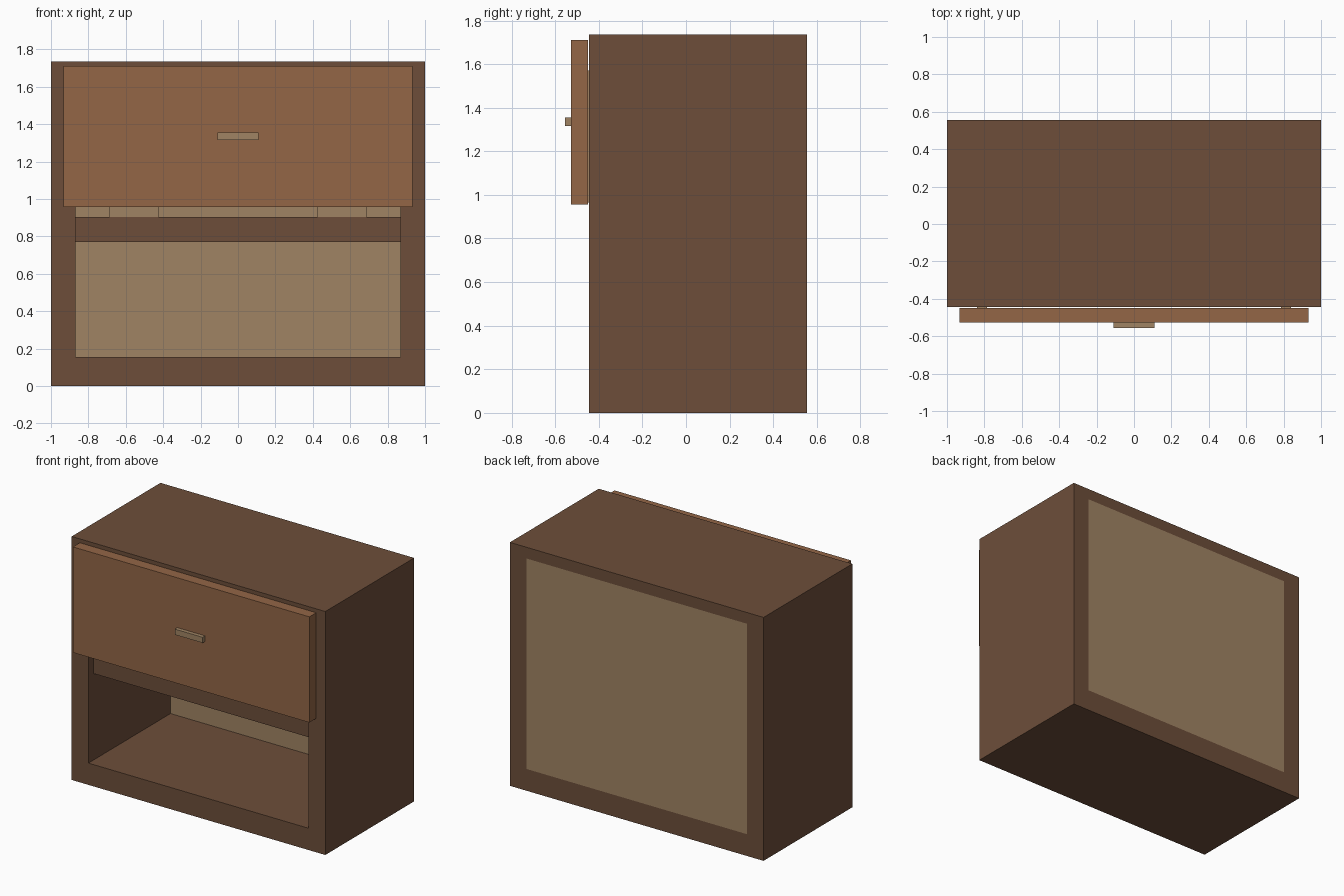
import bpy, bmesh

cube = bpy.data.objects.get("Cube")
if cube:
    bpy.data.objects.remove(cube, do_unlink=True)


def material(name, rgb):
    mat = bpy.data.materials.new(name)
    mat.use_nodes = True
    mat.diffuse_color = (*rgb, 1)
    mat.node_tree.nodes["Principled BSDF"].inputs["Base Color"].default_value = (*rgb, 1)
    return mat


dark_wood = material("dark_wood", (0.153, 0.076, 0.042))
warm_wood = material("warm_wood", (0.292, 0.133, 0.061))
pale_wood = material("pale_wood", (0.352, 0.231, 0.127))


def finish(name, bm, mat):
    bmesh.ops.recalc_face_normals(bm, faces=bm.faces)
    mesh = bpy.data.meshes.new(name)
    bm.to_mesh(mesh)
    bm.free()
    mesh.materials.append(mat)
    obj = bpy.data.objects.new(name, mesh)
    bpy.context.collection.objects.link(obj)
    return obj


def box(name, x, y, z, mat):
    """Box from (min, max) ranges on each axis."""
    bm = bmesh.new()
    bmesh.ops.create_cube(bm, size=1)
    for v in bm.verts:
        v.co = [r[0] if c < 0 else r[1] for c, r in zip(v.co, (x, y, z))]
    return finish(name, bm, mat)


def frame(name, outer, inner, y, mat):
    """Rectangular tube along y; outer and inner are (x0, x1, z0, z1)."""
    bm = bmesh.new()

    def loop(rect, depth):
        x0, x1, z0, z1 = rect
        return [bm.verts.new((px, depth, pz))
                for px, pz in ((x0, z0), (x1, z0), (x1, z1), (x0, z1))]

    loops = [loop(outer, y[0]), loop(outer, y[1]), loop(inner, y[1]), loop(inner, y[0])]
    for a, b in zip(loops, loops[1:] + loops[:1]):
        for i in range(4):
            j = (i + 1) % 4
            bm.faces.new((a[i], a[j], b[j], b[i]))
    return finish(name, bm, mat)


FRONT, BACK, HEIGHT = -0.445, 0.555, 1.735
INNER, FLOOR, CEILING = 0.868, 0.155, 1.655
PANEL = 0.48        # inner face of the back panel
SHELF_TOP = 0.905
TRAY_BOTTOM = 0.965

# Cabinet body
frame("cabinet_body", (-1, 1, 0, HEIGHT), (-INNER, INNER, FLOOR, CEILING), (FRONT, BACK), dark_wood)
box("back_panel", (-INNER, INNER), (PANEL, BACK), (FLOOR, CEILING), pale_wood)
box("middle_shelf", (-INNER, INNER), (-0.385, PANEL), (0.77, SHELF_TOP), dark_wood)

# Drawer front and handle
box("drawer_front", (-0.932, 0.932), (-0.527, -0.45), (0.957, 1.71), warm_wood)
box("drawer_handle", (-0.11, 0.11), (-0.555, -0.527), (1.315, 1.355), pale_wood)

# Drawer tray
box("drawer_bottom", (-0.785, 0.785), (-0.435, 0.38), (TRAY_BOTTOM, 1.03), pale_wood)
box("drawer_back", (-0.785, 0.785), (0.38, 0.44), (TRAY_BOTTOM, 1.57), pale_wood)

# Mirrored tray sides and runners
for side, s in (("left", 1), ("right", -1)):
    box(side + "_drawer_side", sorted((s * 0.785, s * 0.84)), (-0.45, 0.44), (TRAY_BOTTOM, 1.57), pale_wood)
    box(side + "_drawer_runner", sorted((s * 0.425, s * 0.687)), (-0.385, 0.44), (SHELF_TOP, TRAY_BOTTOM), pale_wood)
